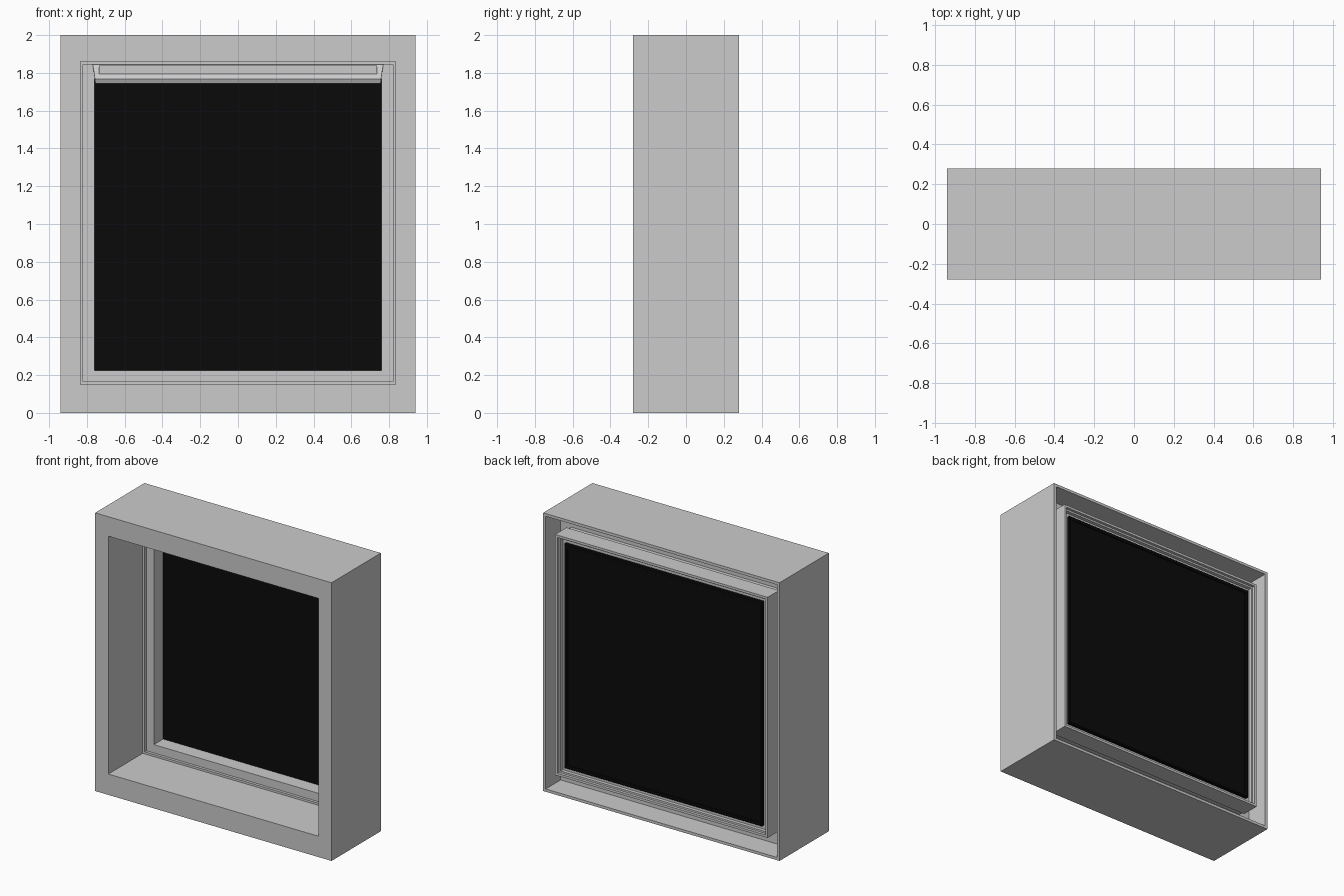
import bpy, bmesh

if "Cube" in bpy.data.objects:
    bpy.data.objects.remove(bpy.data.objects["Cube"])

black = bpy.data.materials.new("black_panel")
black.diffuse_color = (0.003, 0.003, 0.003, 1)
black.use_nodes = True
black.node_tree.nodes["Principled BSDF"].inputs["Base Color"].default_value = black.diffuse_color


def finish(bm, name, mat=None):
    bmesh.ops.recalc_face_normals(bm, faces=bm.faces)
    me = bpy.data.meshes.new(name)
    bm.to_mesh(me)
    bm.free()
    ob = bpy.data.objects.new(name, me)
    bpy.context.collection.objects.link(ob)
    if mat:
        me.materials.append(mat)
    return ob


def opening(a, y):
    """Rectangle loop of half width a around the window centre."""
    return (a, 0.985 - a, 1.025 + a, y)


def loft(name, rects, closed=True, mat=None):
    """Skin rectangle loops (half width, bottom, top, y); closed joins last to first."""
    bm = bmesh.new()
    loops = [[bm.verts.new(p) for p in ((-a, y, z0), (a, y, z0), (a, y, z1), (-a, y, z1))]
             for a, z0, z1, y in rects]
    pairs = list(zip(loops, loops[1:]))
    if closed:
        pairs.append((loops[-1], loops[0]))
    else:
        bm.faces.new(loops[0])
        bm.faces.new(loops[-1])
    for p, q in pairs:
        for i in range(4):
            j = (i + 1) % 4
            bm.faces.new((p[i], p[j], q[j], q[i]))
    return finish(bm, name, mat)


# Thick wall surround with a thin rim around the open back
loft("wall_surround", [
    opening(0.835, -0.28), (0.94, 0, 2, -0.28), (0.94, 0, 2, 0.28),
    (0.92, 0.02, 1.98, 0.28), (0.92, 0.02, 1.98, 0.11), opening(0.835, 0.11)])

# Seal between wall and window frame
loft("frame_seal", [opening(a, y) for a, y in
                    ((0.835, 0.11), (0.835, 0.15), (0.82, 0.15), (0.82, 0.11))])

# Stepped window frame
loft("window_frame", [opening(a, y) for a, y in (
    (0.76, 0.13), (0.835, 0.13), (0.835, 0.15), (0.845, 0.15), (0.845, 0.28),
    (0.828, 0.28), (0.828, 0.26), (0.815, 0.26), (0.815, 0.235), (0.76, 0.235))])

# Dark glazed panel with shallow inset pane on the back
loft("dark_panel", [opening(a, y) for a, y in (
    (0.786, 0.236), (0.786, 0.258), (0.78, 0.264), (0.76, 0.264), (0.757, 0.259))],
    closed=False, mat=black)


def prism(name, sections):
    """Bar across x from (half width, y, z) profile points."""
    bm = bmesh.new()
    ends = [[bm.verts.new((s * a, y, z)) for a, y, z in sections] for s in (-1, 1)]
    n = len(sections)
    for e in ends:
        bm.faces.new(e)
    for i in range(n):
        j = (i + 1) % n
        bm.faces.new((ends[0][i], ends[0][j], ends[1][j], ends[1][i]))
    return finish(bm, name)


# Sloped housing across the top of the opening, with its front strip
prism("top_housing", [(0.77, 0.13, 1.85), (0.757, 0.07, 1.767),
                      (0.755, 0.08, 1.745), (0.755, 0.13, 1.745)])
prism("housing_strip", [(0.735, 0.118, 1.84), (0.735, 0.085, 1.84),
                        (0.735, 0.085, 1.793), (0.735, 0.11, 1.793)])
